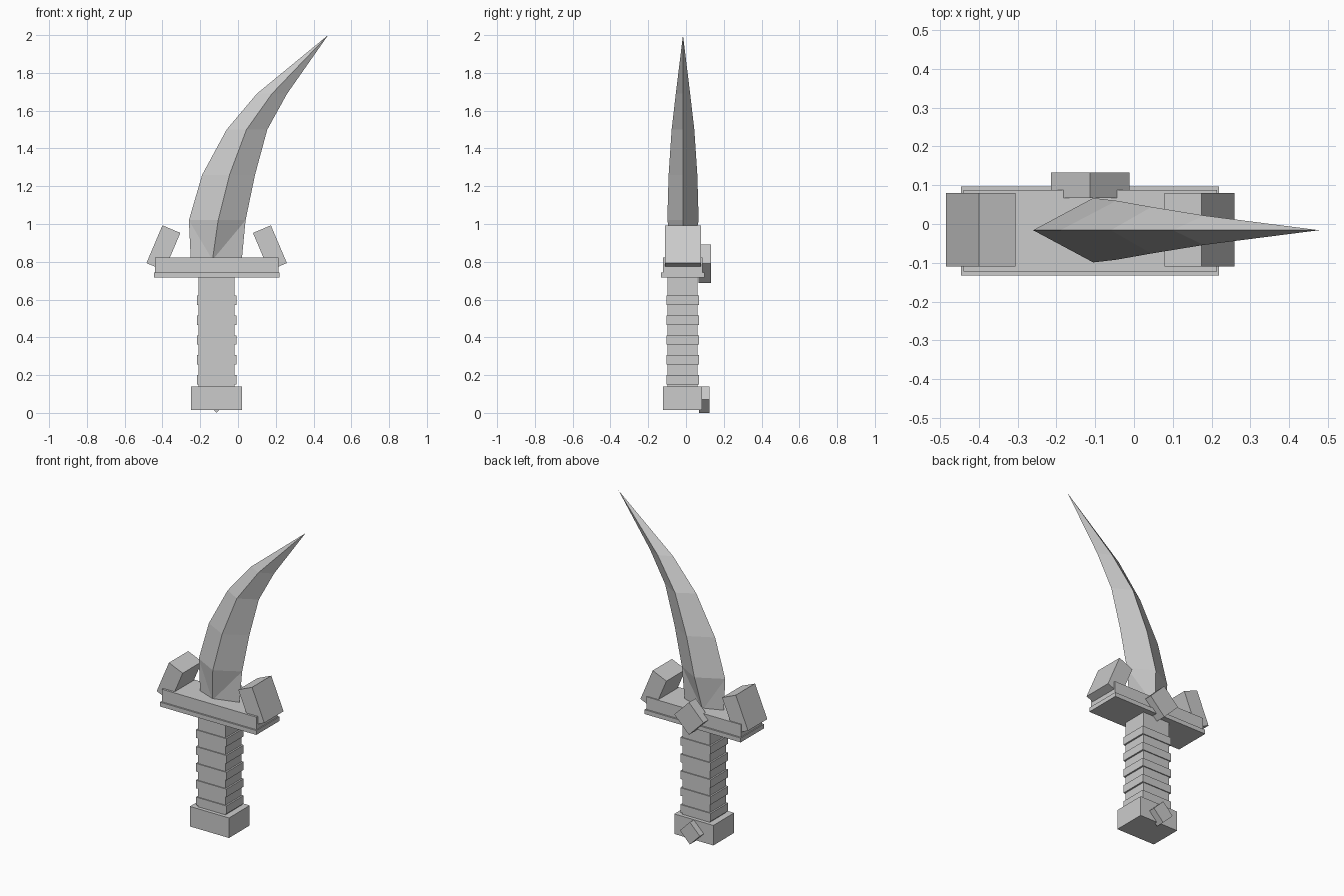
import bpy, bmesh
from math import radians
from mathutils import Matrix, Vector

if "Cube" in bpy.data.objects:
    bpy.data.objects.remove(bpy.data.objects["Cube"])

CX, CY = -0.113, -0.018   # axis of the hilt

steel = bpy.data.materials.new("plain_grey")
steel.use_nodes = True
steel.diffuse_color = (0.6, 0.6, 0.6, 1)
steel.node_tree.nodes["Principled BSDF"].inputs["Base Color"].default_value = (0.6, 0.6, 0.6, 1)


def add_object(name, bm):
    bmesh.ops.recalc_face_normals(bm, faces=bm.faces)
    mesh = bpy.data.meshes.new(name)
    bm.to_mesh(mesh)
    bm.free()
    mesh.materials.append(steel)
    obj = bpy.data.objects.new(name, mesh)
    bpy.context.collection.objects.link(obj)
    return obj


def box(name, center, size, tilt=0):
    """Box turned by tilt degrees about the y axis."""
    bm = bmesh.new()
    bmesh.ops.create_cube(bm, size=1)
    bmesh.ops.scale(bm, vec=size, verts=bm.verts)
    bmesh.ops.transform(bm, verts=bm.verts,
                        matrix=Matrix.Translation(center) @ Matrix.Rotation(radians(tilt), 4, 'Y'))
    return add_object(name, bm)


# Pommel and grip
box("pommel", (CX, CY, 0.078), (0.27, 0.205, 0.125))
box("grip", (CX, CY, 0.43), (0.19, 0.16, 0.6))
for i in range(5):
    box(f"grip_ring_{i + 1}", (CX, CY, 0.176 + 0.105 * i), (0.21, 0.172, 0.05))

# Crossguard: two stacked plates
box("guard_lower_plate", (CX, CY, 0.73), (0.665, 0.23, 0.027))
box("guard_upper_plate", (CX, CY, 0.781), (0.653, 0.21, 0.082))

# Inward-leaning prongs at both guard ends
for name, side in (("right_prong", -1), ("left_prong", 1)):
    box(name, (CX + side * 0.282, CY + 0.003, 0.873), (0.103, 0.19, 0.217), -side * 23)

# Diamond studs on the back
box("guard_stud", (CX, 0.1, 0.79), (0.143, 0.066, 0.143), 45)
box("pommel_stud", (CX, 0.096, 0.07), (0.098, 0.055, 0.098), 45)

# Curved blade: diamond sections given as z, back edge x, ridge x, cutting edge x, half thickness
sections = [
    (0.81, -0.25, -0.135, 0.02, 0.045),
    (1.02, -0.26, -0.105, 0.04, 0.083),
    (1.26, -0.19, -0.045, 0.09, 0.076),
    (1.50, -0.06, 0.045, 0.155, 0.06),
    (1.69, 0.10, 0.18, 0.26, 0.038),
]
YB = -0.016
bm = bmesh.new()
rings = [[bm.verts.new(p) for p in ((xl, YB, z), (xm, YB - t, z), (xr, YB, z), (xm, YB + t, z))]
         for z, xl, xm, xr, t in sections]
tip = bm.verts.new((0.477, YB, 2.0))
bm.faces.new(rings[0])
for k, (low, high) in enumerate(zip(rings, rings[1:])):
    for i in range(4):
        j = (i + 1) % 4
        if k == 0:
            # Triangles fold from the outer edges down to the narrow root
            edge, ridge = (i, j) if i % 2 == 0 else (j, i)
            bm.faces.new((high[edge], low[edge], low[ridge]))
            bm.faces.new((high[edge], low[ridge], high[ridge]))
        else:
            bm.faces.new((low[i], low[j], high[j], high[i]))
for i in range(4):
    bm.faces.new((rings[-1][i], rings[-1][(i + 1) % 4], tip))
add_object("blade", bm)
